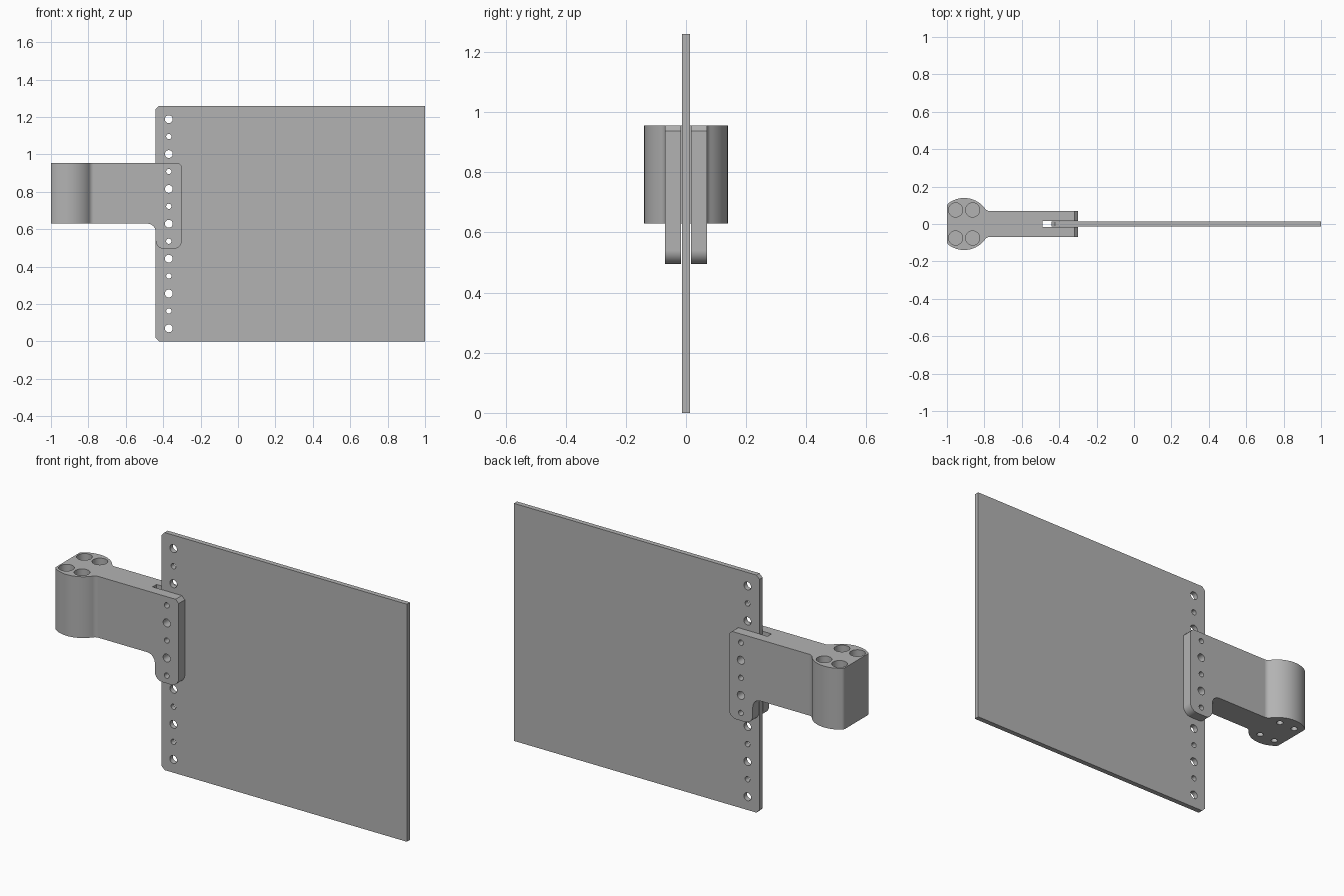
import bpy, bmesh
from math import sin, cos, pi, sqrt, atan2, radians
from mathutils import Matrix

cube = bpy.data.objects.get("Cube")
if cube:
    bpy.data.objects.remove(cube)

grey = bpy.data.materials.new("plain grey")
grey.use_nodes = True
GREY = (0.45, 0.45, 0.45, 1)
grey.diffuse_color = GREY
grey.node_tree.nodes["Principled BSDF"].inputs["Base Color"].default_value = GREY


def finish_mesh(bm, name):
    bmesh.ops.recalc_face_normals(bm, faces=bm.faces)
    me = bpy.data.meshes.new(name)
    bm.to_mesh(me)
    bm.free()
    me.materials.append(grey)
    ob = bpy.data.objects.new(name, me)
    bpy.context.collection.objects.link(ob)
    return ob


def arc(cx, cy, r, a0, a1, n=12):
    steps = [a0 + (a1 - a0) * i / n for i in range(n + 1)]
    return [(cx + r * cos(a), cy + r * sin(a)) for a in steps]


def prism(name, pts, axis, lo, hi):
    """Extrude a closed outline along Y (outline in xz) or Z (outline in xy)."""
    bm = bmesh.new()
    place = (lambda u, v, t: (u, t, v)) if axis == "Y" else (lambda u, v, t: (u, v, t))
    a = [bm.verts.new(place(u, v, lo)) for u, v in pts]
    b = [bm.verts.new(place(u, v, hi)) for u, v in pts]
    bm.faces.new(a)
    bm.faces.new(b)
    for i in range(len(pts)):
        j = (i + 1) % len(pts)
        bm.faces.new((a[i], a[j], b[j], b[i]))
    return finish_mesh(bm, name)


def drills(name, specs, axis):
    """Cylinders from (centre, radius, length) along Y or Z."""
    bm = bmesh.new()
    turn = Matrix.Rotation(pi / 2, 4, "X") if axis == "Y" else Matrix()
    for centre, r, length in specs:
        bmesh.ops.create_cone(bm, cap_ends=True, segments=32, radius1=r, radius2=r,
                              depth=length, matrix=Matrix.Translation(centre) @ turn)
    return finish_mesh(bm, name)


def boolean(ob, cutter, operation="DIFFERENCE"):
    cutter.hide_render = True
    mod = ob.modifiers.new("cut", "BOOLEAN")
    mod.operation, mod.solver, mod.object = operation, "EXACT", cutter
    bpy.context.view_layer.objects.active = ob
    bpy.ops.object.modifier_apply(modifier=mod.name)


def smooth(ob):
    bpy.ops.object.select_all(action="DESELECT")
    ob.select_set(True)
    bpy.context.view_layer.objects.active = ob
    bpy.ops.object.shade_smooth_by_angle(angle=radians(30))
    mod = ob.modifiers.new("flat normals", "WEIGHTED_NORMAL")
    mod.keep_sharp = True


# Thin panel with two clipped corners on the mounting edge
H, C = 1.26, 0.018
L = -0.44
panel = prism("panel", [(L + C, 0), (1, 0), (1, H), (L + C, H), (L, H - C), (L, C)],
              "Y", -0.013, 0.013)

# Bracket: side outline intersected with plan outline
TOP, BOTTOM, TIP = 0.955, 0.63, -0.30
side = [(-1.1, BOTTOM)]
side += arc(L - 0.045, BOTTOM - 0.045, 0.045, pi / 2, 0)
side += arc(L + 0.045, 0.54, 0.045, pi, 1.5 * pi)
side += arc(TIP - 0.045, 0.54, 0.045, 1.5 * pi, 2 * pi)
side += [(TIP, TOP - C), (TIP - C, TOP), (-1.1, TOP)]
bracket = prism("bracket", side, "Y", -0.2, 0.2)

# Plan: round head with a flat end, blended into a straight arm
CX, R, ARM = -0.908, 0.139, 0.069
END, BLEND = 0.02, 0.03
ex = -1 + END
ey = sqrt((R - END) ** 2 - (ex - CX) ** 2)
by = ARM + BLEND
bx = CX + sqrt((R + BLEND) ** 2 - by ** 2)
a_end = atan2(ey, ex - CX)
a_blend = atan2(by, bx - CX)
half = arc(ex, ey, END, pi, a_end, 8)
half += arc(CX, 0, R, a_end, a_blend, 28)[1:]
half += arc(bx, by, BLEND, a_blend + pi, 1.5 * pi, 10)[1:]
half += [(-0.2, ARM)]
plan = prism("plan_cutter", half + [(x, -y) for x, y in reversed(half)], "Z", 0.3, 1.1)

# Slot that receives the panel
S = 0.017
slot = prism("slot_cutter", [(-0.49, -S), (-0.1, -S), (-0.1, S), (-0.49, S)], "Z", 0.2, 1.3)

# Alternating large and small mounting holes through panel and clamp
row = [((-0.37, 0, 0.07 + 0.0932 * i), 0.014 if i % 2 else 0.021, 0.6) for i in range(13)]
panel_drill = drills("panel_drill", row, "Y")
clamp_drill = drills("clamp_drill", [h for h in row if 0.5 < h[0][2] < 0.95], "Y")

# Four wide sockets in the head's top and narrow holes underneath
spots = [(x, y) for x in (-0.954, -0.863) for y in (-0.075, 0.075)]
sockets = drills("socket_drill", [((x, y, TOP), 0.038, 0.4) for x, y in spots], "Z")
pins = drills("pin_drill", [((x, y, BOTTOM), 0.016, 0.14) for x, y in spots], "Z")

boolean(bracket, plan, "INTERSECT")
for cutter in (slot, clamp_drill, sockets, pins):
    boolean(bracket, cutter)
boolean(panel, panel_drill)

for cutter in (plan, slot, panel_drill, clamp_drill, sockets, pins):
    bpy.data.objects.remove(cutter)
for part in (panel, bracket):
    smooth(part)
